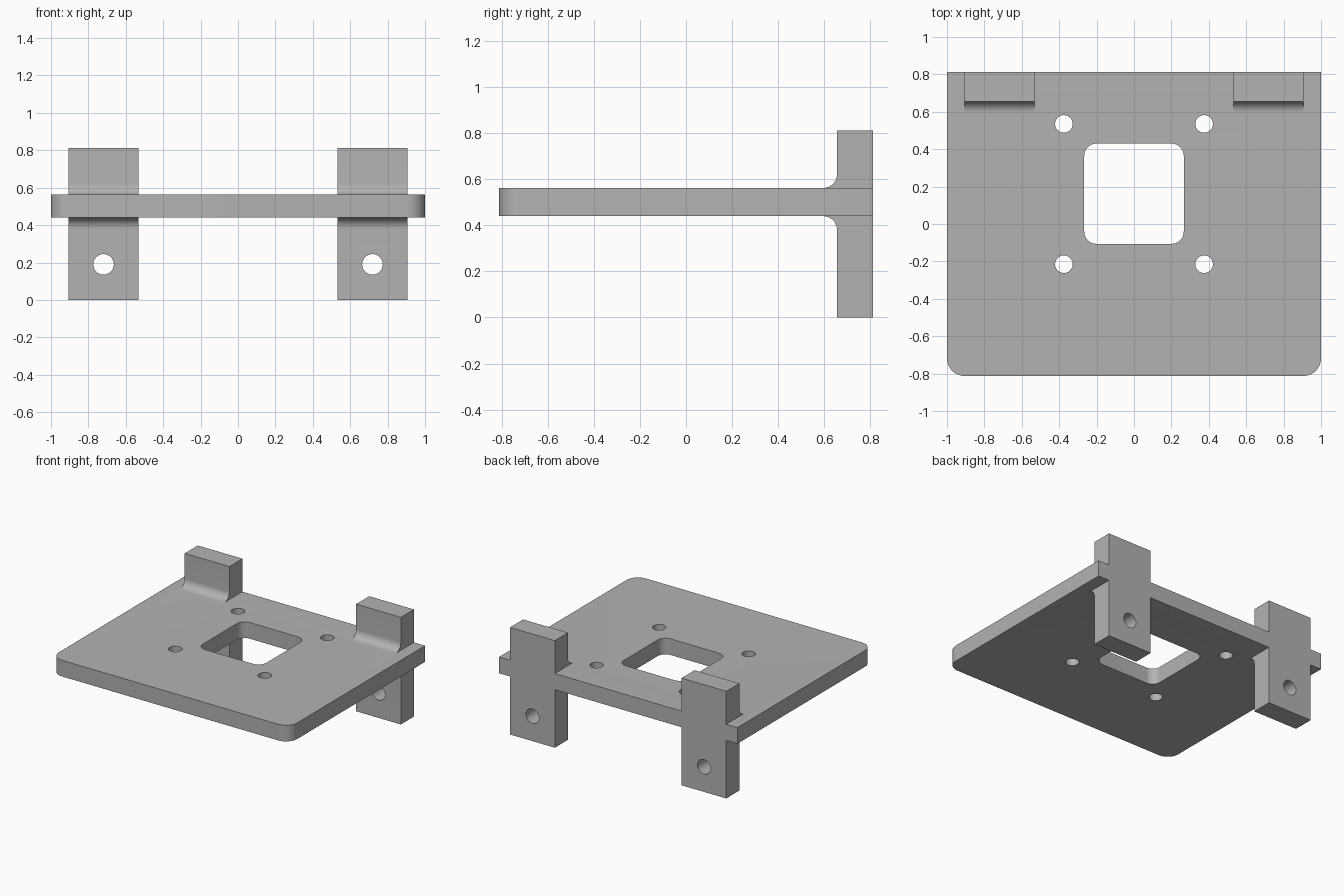
import bpy, bmesh, math
from mathutils import Matrix, Vector

if "Cube" in bpy.data.objects:
    bpy.data.objects.remove(bpy.data.objects["Cube"])

grey = bpy.data.materials.new("plain grey")
grey.diffuse_color = (0.45, 0.45, 0.45, 1)
grey.use_nodes = True
grey.node_tree.nodes["Principled BSDF"].inputs["Base Color"].default_value = grey.diffuse_color

PLATE_LOW, PLATE_TOP = 0.44, 0.5625
BACK = 0.8125


def prism(name, outline, depth, frame=Matrix()):
    """Extrude a flat outline by depth along the local z of the frame."""
    bm = bmesh.new()
    face = bm.faces.new([bm.verts.new((u, v, 0)) for u, v in outline])
    ext = bmesh.ops.extrude_face_region(bm, geom=[face])
    top = [g for g in ext["geom"] if isinstance(g, bmesh.types.BMVert)]
    bmesh.ops.translate(bm, verts=top, vec=(0, 0, depth))
    bm.transform(frame)
    bmesh.ops.recalc_face_normals(bm, faces=bm.faces)
    mesh = bpy.data.meshes.new(name)
    bm.to_mesh(mesh)
    bm.free()
    obj = bpy.data.objects.new(name, mesh)
    bpy.context.collection.objects.link(obj)
    mesh.materials.append(grey)
    return obj


def arc(cx, cy, r, start, end, n):
    return [(cx + r * math.cos(math.radians(start + (end - start) * i / n)),
             cy + r * math.sin(math.radians(start + (end - start) * i / n)))
            for i in range(n + 1)]


def circle(cx, cy, r, n=40):
    return arc(cx, cy, r, 0, 360, n)[:-1]


def combine(target, tool, operation):
    """Apply a boolean and discard the tool."""
    mod = target.modifiers.new("cut", 'BOOLEAN')
    mod.operation, mod.solver, mod.object = operation, 'EXACT', tool
    bpy.context.view_layer.objects.active = target
    bpy.ops.object.modifier_apply(modifier=mod.name)
    bpy.data.objects.remove(tool, do_unlink=True)


# Plate with rounded front corners
r = 0.095
plate = prism("mounting_plate",
              [(1, BACK), (-1, BACK)]
              + arc(-1 + r, -BACK + r, r, 180, 270, 12)
              + arc(1 - r, -BACK + r, r, 270, 360, 12),
              PLATE_TOP - PLATE_LOW, Matrix.Translation((0, 0, PLATE_LOW)))

# Rounded window and four screw holes through the plate
through = Matrix.Translation((0, 0, 0.3))
w, y0, y1, r = 0.266, -0.106, 0.43, 0.065
window = (arc(w - r, y1 - r, r, 0, 90, 10) + arc(-w + r, y1 - r, r, 90, 180, 10)
          + arc(-w + r, y0 + r, r, 180, 270, 10) + arc(w - r, y0 + r, r, 270, 360, 10))
combine(plate, prism("window_cutter", window, 0.4, through), 'DIFFERENCE')
for x in (-0.375, 0.375):
    for y in (-0.215, 0.535):
        combine(plate, prism("screw_cutter", circle(x, y, 0.047), 0.4, through), 'DIFFERENCE')

# Back brackets: profile in y-z with fillets meeting the plate, run along x
r, front, width = 0.06, 0.656, 0.375
profile = ([(BACK, 0), (BACK, 0.8125), (front, 0.8125)]
           + arc(front - r, PLATE_TOP + r, r, 0, -90, 12)
           + arc(front - r, PLATE_LOW - r, r, 90, 0, 12)
           + [(front, 0)])
along_x = Matrix(((0, 0, 1, 0), (1, 0, 0, 0), (0, 1, 0, 0), (0, 0, 0, 1)))
along_y = Matrix(((1, 0, 0, 0), (0, 0, 1, 0), (0, 1, 0, 0), (0, 0, 0, 1)))
for side in (-1, 1):
    x = side * 0.719
    bracket = prism("bracket", profile, width,
                    Matrix.Translation((x - width / 2, 0, 0)) @ along_x)
    bolt = prism("bolt_cutter", circle(x, 0.19, 0.055), 0.5,
                 Matrix.Translation((0, 0.5, 0)) @ along_y)
    combine(bracket, bolt, 'DIFFERENCE')
    combine(plate, bracket, 'UNION')

# Smooth the rounded surfaces, keep the corners crisp
plate.select_set(True)
bpy.context.view_layer.objects.active = plate
bpy.ops.object.shade_smooth_by_angle(angle=math.radians(30))
